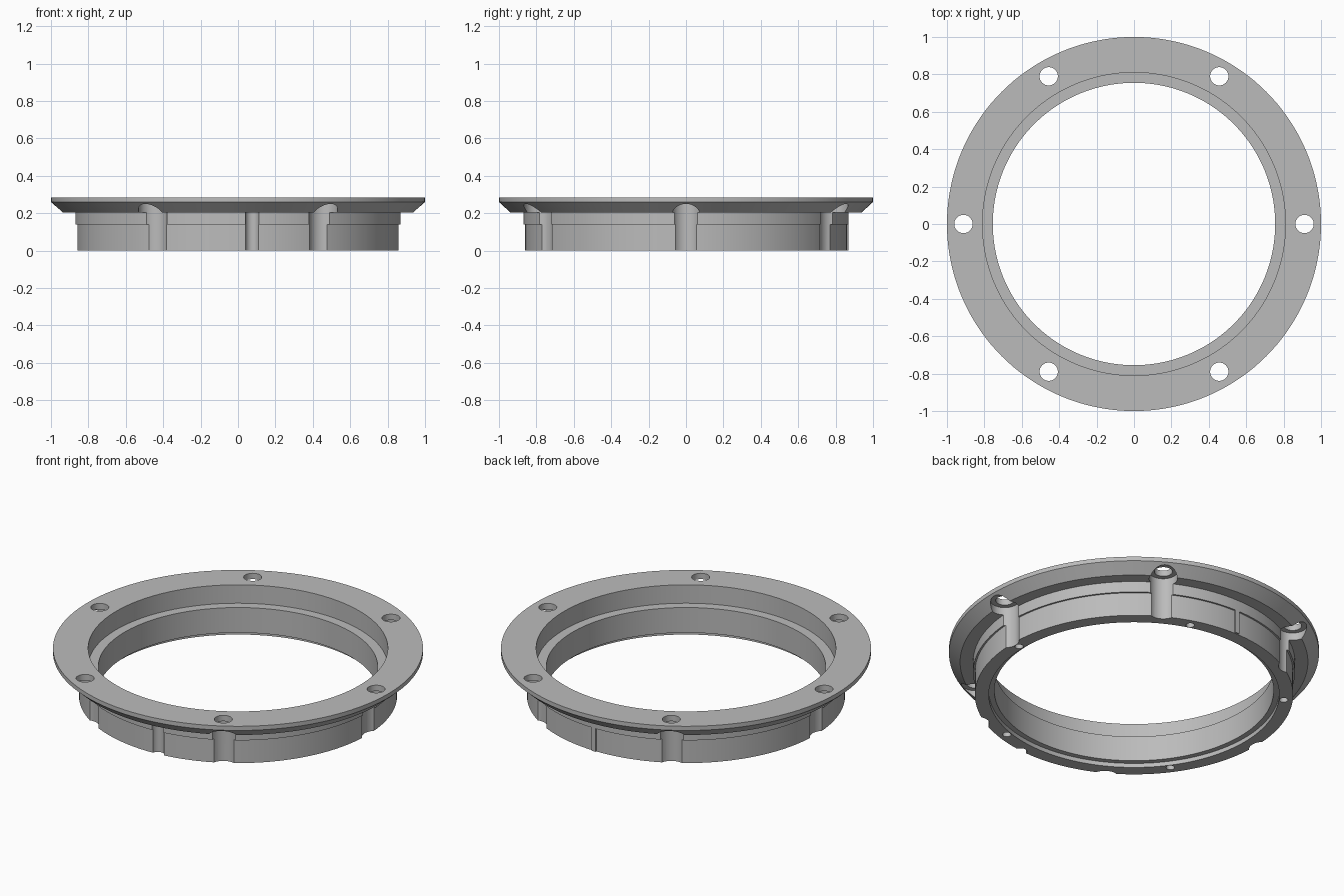
import bpy, bmesh, math
from mathutils import Matrix, Vector

old = bpy.data.objects.get("Cube")
if old:
    bpy.data.objects.remove(old, do_unlink=True)

# Single plain grey
grey = bpy.data.materials.new("plain_grey")
grey.use_nodes = True
colour = (0.5, 0.5, 0.5, 1)
grey.diffuse_color = colour
grey.node_tree.nodes["Principled BSDF"].inputs["Base Color"].default_value = colour


def make_object(name, bm):
    bmesh.ops.recalc_face_normals(bm, faces=bm.faces)
    mesh = bpy.data.meshes.new(name)
    bm.to_mesh(mesh)
    bm.free()
    obj = bpy.data.objects.new(name, mesh)
    bpy.context.collection.objects.link(obj)
    mesh.materials.append(grey)
    return obj


def lathe(name, profile, steps):
    bm = bmesh.new()
    verts = [bm.verts.new((r, 0, z)) for r, z in profile]
    edges = [bm.edges.new((v, verts[i - 1])) for i, v in enumerate(verts)]
    bmesh.ops.spin(bm, geom=verts + edges, axis=(0, 0, 1), cent=(0, 0, 0),
                   angle=math.tau, steps=steps)
    bmesh.ops.remove_doubles(bm, verts=bm.verts, dist=0.0001)
    return make_object(name, bm)


def cylinder_ring(name, angles, distance, radius, bottom, top, sides=32):
    bm = bmesh.new()
    for a in angles:
        t = math.radians(a)
        place = Matrix.Translation((distance * math.cos(t), distance * math.sin(t),
                                    (bottom + top) / 2))
        bmesh.ops.create_cone(bm, cap_ends=True, segments=sides, radius1=radius,
                              radius2=radius, depth=top - bottom, matrix=place)
    return make_object(name, bm)


def cut(target, cutter):
    cutter.hide_render = True
    mod = target.modifiers.new(cutter.name, "BOOLEAN")
    mod.operation = "DIFFERENCE"
    mod.solver = "EXACT"
    mod.object = cutter
    bpy.context.view_layer.update()
    result = bpy.data.meshes.new_from_object(
        target.evaluated_get(bpy.context.evaluated_depsgraph_get()))
    target.modifiers.clear()
    target.data = result
    bpy.data.objects.remove(cutter, do_unlink=True)


# Flanged ring: outer rim, chamfer, lip, body, bottom recess, inner ledge
ring = lathe("flanged_ring", [
    (0.81, 0.285), (1, 0.285), (1, 0.26), (0.94, 0.205), (0.87, 0.205),
    (0.87, 0.14), (0.86, 0.14), (0.86, 0), (0.785, 0), (0.785, 0.025),
    (0.755, 0.025), (0.755, 0.175), (0.81, 0.175)], 144)

# Screw clearance grooves, screw holes, pin holes and the locating notch
sixths = range(0, 360, 60)
cut(ring, cylinder_ring("screw_grooves", sixths, 0.912, 0.077, -0.1, 0.25))
cut(ring, cylinder_ring("screw_holes", sixths, 0.912, 0.049, 0.22, 0.4))
cut(ring, cylinder_ring("pin_holes", range(0, 360, 72), 0.811, 0.023, -0.1, 0.095, 20))
cut(ring, cylinder_ring("locating_notch", [-85], 0.868, 0.036, -0.1, 0.2045))

# Small rib on the back of the body
bm = bmesh.new()
bmesh.ops.create_cube(bm, size=1, matrix=Matrix.LocRotScale(
    Vector((0, 0.86, 0.071)), None, Vector((0.026, 0.02, 0.138))))
make_object("back_rib", bm)

# Smooth the round walls, keep the edges crisp
bpy.ops.object.select_all(action="DESELECT")
ring.select_set(True)
bpy.context.view_layer.objects.active = ring
bpy.ops.object.shade_smooth_by_angle(angle=math.radians(25))
